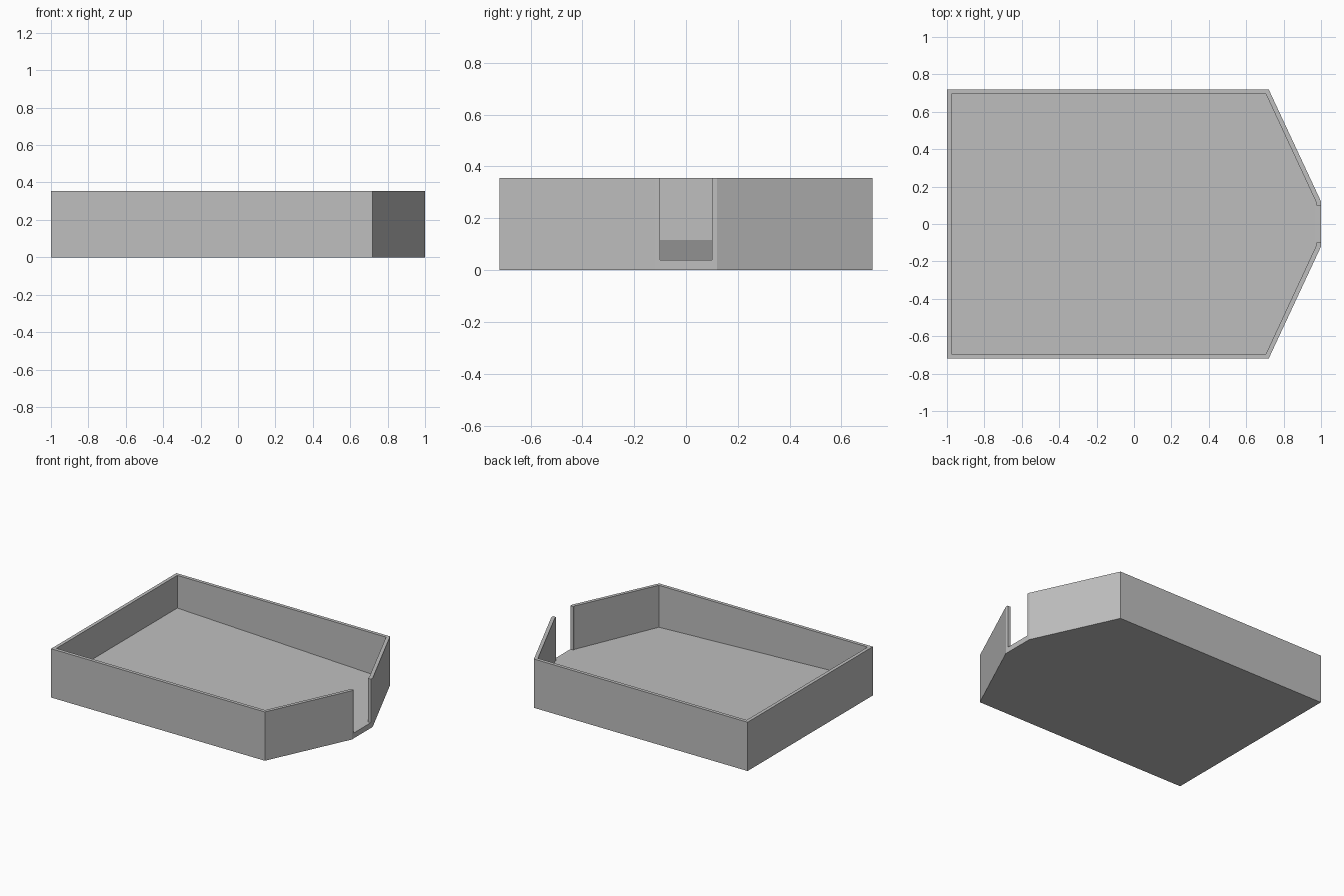
import bpy, bmesh

cube = bpy.data.objects.get("Cube")
if cube:
    bpy.data.objects.remove(cube, do_unlink=True)

HEIGHT = 0.355
LIP = 0.039          # floor height at the spout
FLOOR_BACK = 0.117   # floor height at the far end
WALL = 0.025

grey = bpy.data.materials.new("plain_grey")
grey.use_nodes = True
colour = (0.52, 0.52, 0.52, 1)
grey.diffuse_color = colour
grey.node_tree.nodes["Principled BSDF"].inputs["Base Color"].default_value = colour


def prism(name, half_outline, bottom, top):
    """Extrude an outline mirrored across y = 0; bottom(x) gives the lower height."""
    outline = half_outline + [(x, -y) for x, y in reversed(half_outline)]
    bm = bmesh.new()
    low = [bm.verts.new((x, y, bottom(x))) for x, y in outline]
    high = [bm.verts.new((x, y, top)) for x, y in outline]
    bm.faces.new(low)
    bm.faces.new(high)
    for i in range(len(outline)):
        j = (i + 1) % len(outline)
        bm.faces.new((low[i], low[j], high[j], high[i]))
    bmesh.ops.recalc_face_normals(bm, faces=bm.faces)
    mesh = bpy.data.meshes.new(name)
    bm.to_mesh(mesh)
    bm.free()
    mesh.materials.append(grey)
    obj = bpy.data.objects.new(name, mesh)
    bpy.context.collection.objects.link(obj)
    return obj


def carve(target, cutter):
    """Subtract the cutter from the target and discard it."""
    cutter.hide_render = True
    mod = target.modifiers.new("carve", "BOOLEAN")
    mod.operation = "DIFFERENCE"
    mod.solver = "EXACT"
    mod.object = cutter
    bpy.context.view_layer.objects.active = target
    bpy.ops.object.modifier_apply(modifier=mod.name)
    bpy.data.objects.remove(cutter, do_unlink=True)


def floor_height(x):
    """Floor slopes down from the back wall to the spout."""
    along = (x + 1 - WALL) / (2 - 2 * WALL)
    return FLOOR_BACK + (LIP - FLOOR_BACK) * along


# Tray body with a tapered end
tray = prism("tray", [(1, 0.12), (0.72, 0.72), (-1, 0.72)], lambda x: 0, HEIGHT)

# Hollow interior with the sloped floor
inside = 1 - WALL
cavity = prism("cavity_cutter",
               [(inside, 0.114), (0.705, 0.72 - WALL), (-inside, 0.72 - WALL)],
               floor_height, HEIGHT + 0.1)
carve(tray, cavity)

# Spout opening in the narrow end
spout = prism("spout_cutter", [(1.1, 0.1), (inside - 0.005, 0.1)],
              lambda x: LIP, HEIGHT + 0.1)
carve(tray, spout)
